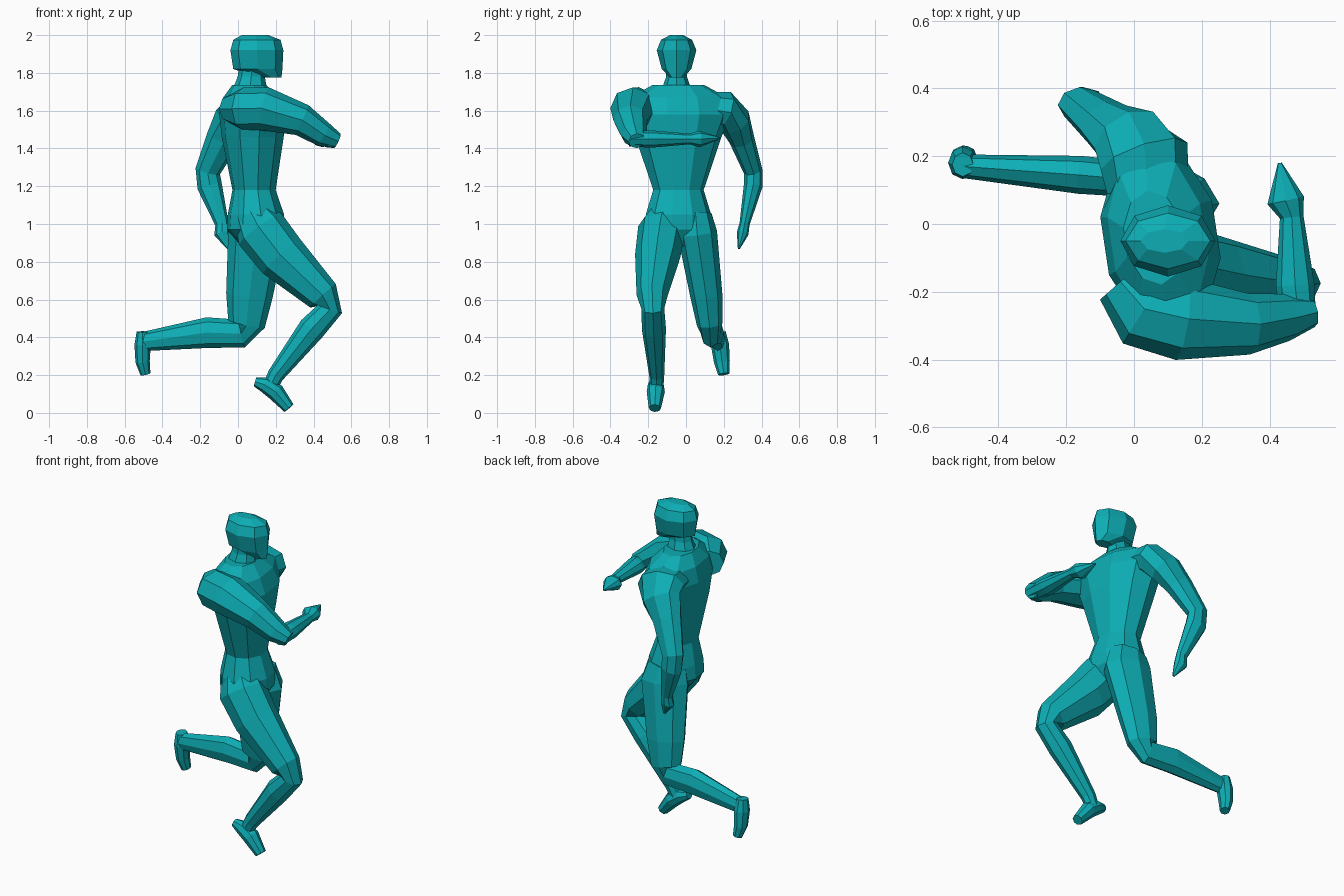
import bpy, bmesh, math
from mathutils import Vector

teal = bpy.data.materials.new("teal")
teal.diffuse_color = (0.004, 0.42, 0.46, 1)
X, Y = Vector((1, 0, 0)), Vector((0, 1, 0))


def skin(name, frames, sides):
    """Bridge oval loops; each frame is a centre and two half-axis vectors."""
    bm = bmesh.new()
    loops = []
    for c, u, v in frames:
        angles = [2 * math.pi * k / sides for k in range(sides)]
        loops.append([bm.verts.new(c + u * math.cos(a) + v * math.sin(a)) for a in angles])
    for a, b in zip(loops, loops[1:]):
        for k in range(sides):
            n = (k + 1) % sides
            bm.faces.new((a[k], a[n], b[n], b[k]))
    bm.faces.new(loops[0][::-1])
    bm.faces.new(loops[-1])
    bmesh.ops.recalc_face_normals(bm, faces=bm.faces)
    me = bpy.data.meshes.new(name)
    bm.to_mesh(me)
    bm.free()
    me.materials.append(teal)
    ob = bpy.data.objects.new(name, me)
    bpy.context.collection.objects.link(ob)
    return ob


def stack(name, y, hint, *levels, sides=8):
    """Level ovals: x, z, half width, half depth."""
    u = hint.normalized()
    v = Vector((0, 0, 1)).cross(u)
    return skin(name, [(Vector((x, y, z)), u * w, v * d) for x, z, w, d in levels], sides)


def limb(name, hint, aspect, *joints):
    """Ovals square to a path of joints: x, y, z, radius."""
    pts = [Vector(j[:3]) for j in joints]
    frames = []
    for i, p in enumerate(pts):
        t = (pts[min(i + 1, len(pts) - 1)] - pts[max(i - 1, 0)]).normalized()
        u = (hint - t * hint.dot(t)).normalized()
        r = joints[i][3]
        frames.append((p, u * r, t.cross(u) * r * aspect))
    return skin(name, frames, 8)


# Torso, slightly twisted towards the shoulders
body = stack("running_figure", -0.04, Vector((-0.15, 1, 0)),
             (0.10, 0.88, 0.06, 0.08), (0.09, 0.97, 0.175, 0.15), (0.095, 1.05, 0.175, 0.15),
             (0.085, 1.18, 0.135, 0.115), (0.078, 1.46, 0.23, 0.163), (0.078, 1.58, 0.28, 0.175),
             (0.07, 1.67, 0.26, 0.145), (0.06, 1.735, 0.14, 0.09), sides=10)

# Neck and head
neck = stack("neck", -0.05, Y, (0.06, 1.68, 0.09, 0.10), (0.07, 1.78, 0.055, 0.072),
             (0.08, 1.86, 0.055, 0.07))
head = stack("head", -0.05, Y, (0.18, 1.775, 0.035, 0.05), (0.105, 1.82, 0.078, 0.13),
             (0.10, 1.92, 0.105, 0.14), (0.10, 1.975, 0.082, 0.125), (0.09, 2.0, 0.035, 0.07))

# Forward arm, with the forearm crossing the chest
arm_a = limb("front_upper_arm", Y, 0.95, (-0.04, -0.17, 1.61, 0.08), (0.03, -0.25, 1.61, 0.12),
             (0.14, -0.28, 1.61, 0.122), (0.34, -0.295, 1.55, 0.09), (0.45, -0.275, 1.475, 0.07),
             (0.525, -0.26, 1.44, 0.045))
arm_b = limb("front_forearm", X, 0.8, (0.488, -0.30, 1.45, 0.05), (0.475, -0.18, 1.45, 0.057),
             (0.465, 0.02, 1.45, 0.035), (0.447, 0.07, 1.45, 0.055), (0.43, 0.18, 1.455, 0.006))

# Trailing arm
arm_c = limb("rear_arm", X, 0.75, (0.04, 0.10, 1.61, 0.12), (0.03, 0.20, 1.605, 0.135),
             (-0.015, 0.255, 1.55, 0.118), (-0.08, 0.295, 1.45, 0.09), (-0.16, 0.355, 1.28, 0.067),
             (-0.15, 0.355, 1.20, 0.066), (-0.085, 0.31, 1.0, 0.036), (-0.085, 0.30, 0.95, 0.042),
             (-0.05, 0.28, 0.87, 0.008))

# Leading leg and foot
leg_a = limb("front_leg", Y, 1.12, (0.07, -0.10, 1.06, 0.09), (0.12, -0.13, 0.97, 0.125),
             (0.23, -0.15, 0.83, 0.12), (0.45, -0.18, 0.62, 0.082), (0.487, -0.175, 0.55, 0.06),
             (0.39, -0.17, 0.445, 0.064), (0.20, -0.155, 0.20, 0.04), (0.165, -0.155, 0.13, 0.035))
foot_a = limb("front_foot", Y, 0.98, (0.09, -0.16, 0.165, 0.025), (0.14, -0.16, 0.15, 0.042),
              (0.20, -0.16, 0.11, 0.048), (0.27, -0.165, 0.025, 0.032))

# Trailing leg and foot
leg_b = limb("rear_leg", Y, 1.45, (0.09, 0.05, 1.05, 0.085), (0.10, 0.06, 0.95, 0.105),
             (0.06, 0.108, 0.62, 0.085), (0.045, 0.125, 0.47, 0.068), (0.02, 0.13, 0.42, 0.052),
             (-0.16, 0.145, 0.425, 0.056), (-0.50, 0.17, 0.378, 0.035))
foot_b = limb("rear_foot", Y, 0.9, (-0.505, 0.175, 0.43, 0.035), (-0.505, 0.18, 0.36, 0.048),
              (-0.505, 0.19, 0.27, 0.042), (-0.49, 0.20, 0.205, 0.03))

# Weld everything into one continuous skin
parts = [neck, head, arm_a, arm_b, arm_c, leg_a, foot_a, leg_b, foot_b]
for p in parts:
    mod = body.modifiers.new(p.name, "BOOLEAN")
    mod.operation, mod.solver, mod.object = "UNION", "EXACT", p
bpy.context.view_layer.update()
welded = bpy.data.meshes.new_from_object(
    body.evaluated_get(bpy.context.evaluated_depsgraph_get()))
body.modifiers.clear()
body.data = welded
for p in parts:
    bpy.data.objects.remove(p)
